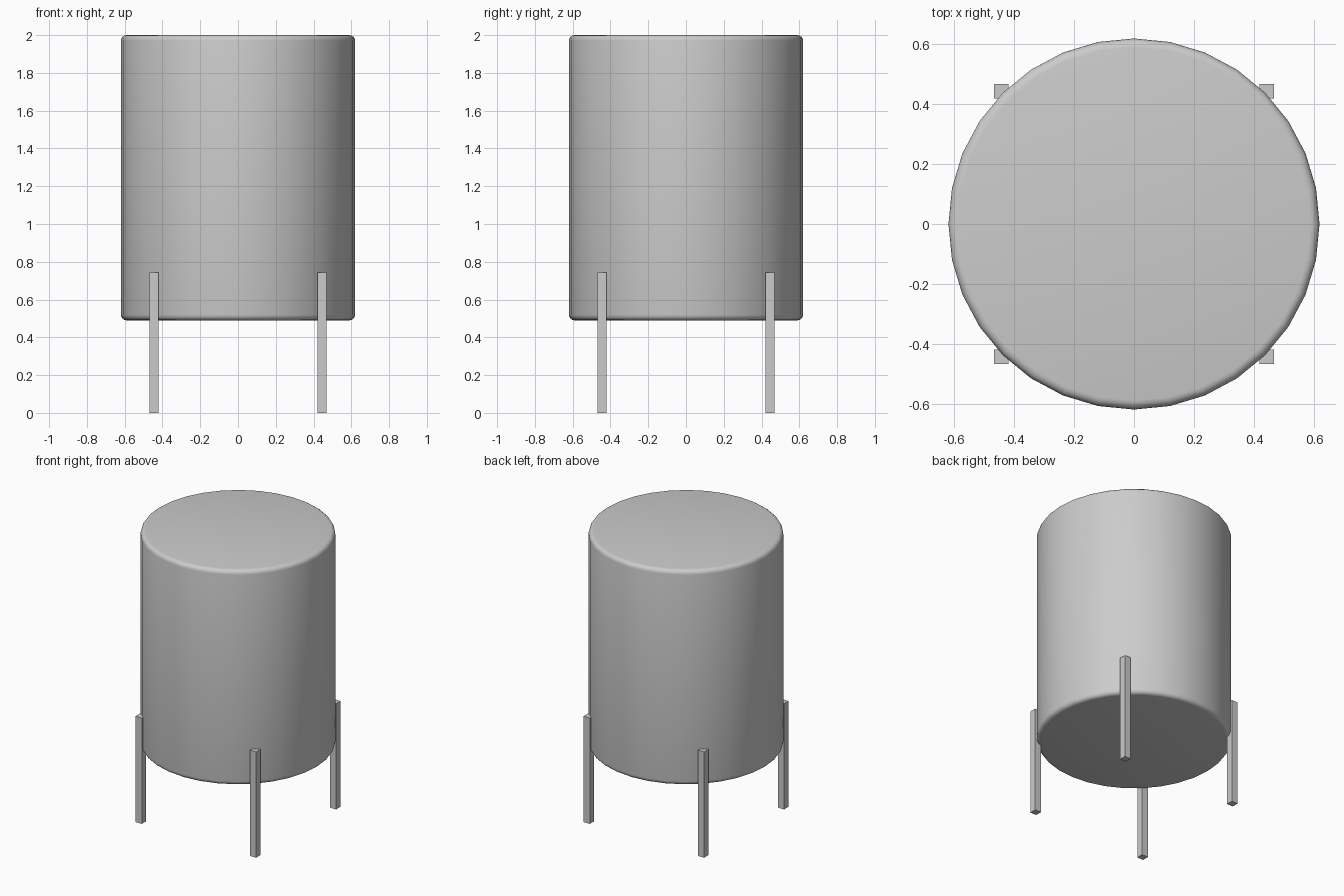
import bpy

if "Cube" in bpy.data.objects:
    bpy.data.objects.remove(bpy.data.objects["Cube"])

# One plain grey for everything
grey = bpy.data.materials.new("light_grey")
grey.diffuse_color = (0.6, 0.6, 0.6, 1)
grey.use_nodes = True
grey.node_tree.nodes["Principled BSDF"].inputs["Base Color"].default_value = grey.diffuse_color

# Tank body: upright 32-sided cylinder with softened rims
bottom, top, radius = 0.49, 2.0, 0.62
bpy.ops.mesh.primitive_cylinder_add(vertices=32, radius=radius, depth=top - bottom,
                                    location=(0, 0, (bottom + top) / 2))
tank = bpy.context.object
tank.name = "tank_body"
tank.data.materials.append(grey)
bevel = tank.modifiers.new("rounded_rims", "BEVEL")
bevel.width = 0.03
bevel.segments = 4
bevel.limit_method = "ANGLE"
bevel.angle_limit = 0.8
bpy.ops.object.modifier_apply(modifier=bevel.name)
bpy.ops.object.shade_smooth_by_angle(angle=0.7)

# Four square legs overlapping the lower wall of the tank
leg_width, leg_height, offset = 0.048, 0.743, 0.444
for side, sx in (("left", -1), ("right", 1)):
    for end, sy in (("front", -1), ("back", 1)):
        bpy.ops.mesh.primitive_cube_add(size=1, location=(sx * offset, sy * offset, leg_height / 2))
        leg = bpy.context.object
        leg.name = f"{end}_{side}_leg"
        leg.scale = (leg_width, leg_width, leg_height)
        bpy.ops.object.transform_apply(location=False, rotation=False, scale=True)
        leg.data.materials.append(grey)
